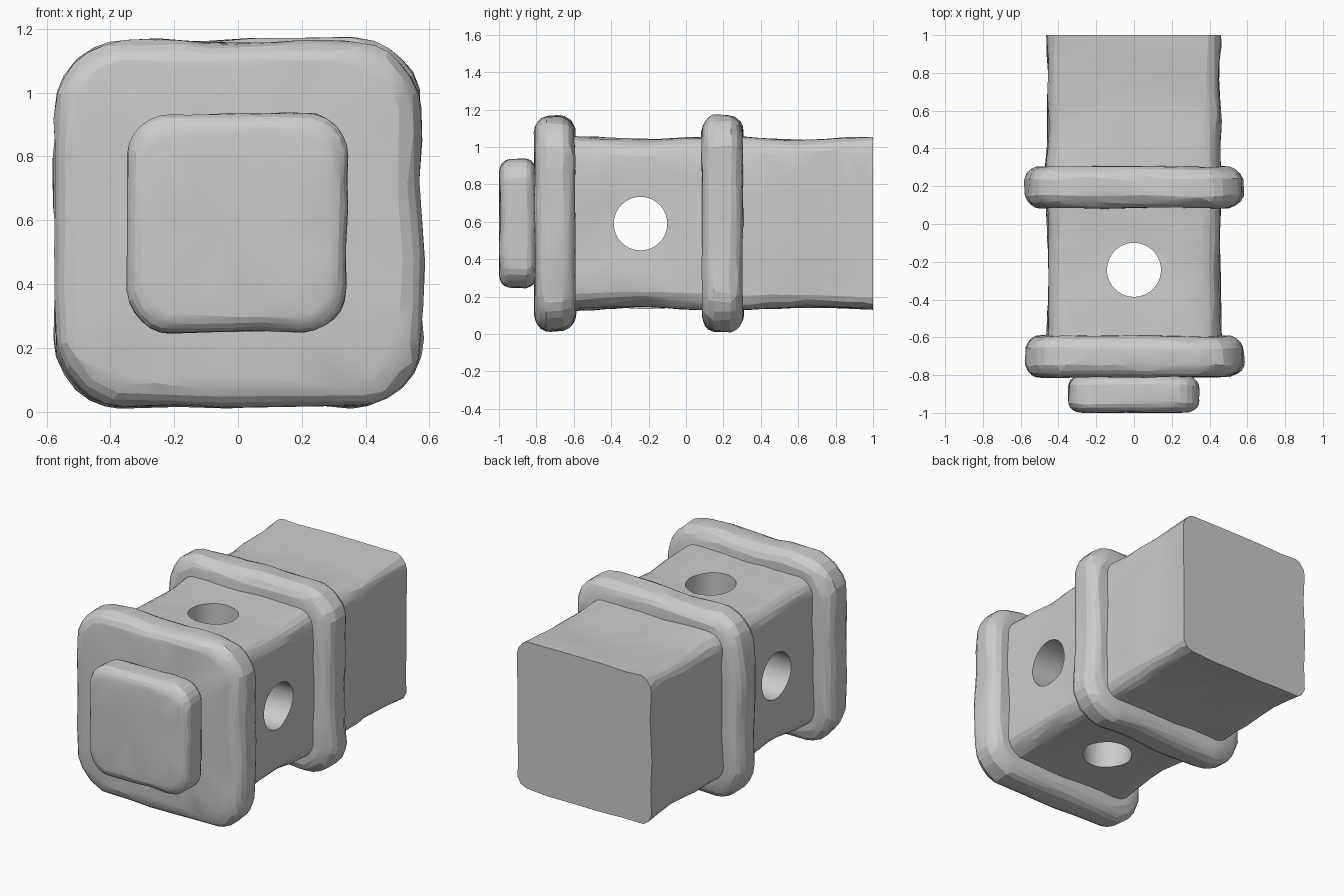
import bpy, bmesh, math
from mathutils import Vector, noise

if "Cube" in bpy.data.objects:
    bpy.data.objects.remove(bpy.data.objects["Cube"])

CZ = 0.59  # height of the central axis


def rounded_square(half, radius, y, side_segs=9, corner_segs=6):
    """Ring of points around the y axis: rounded square section."""
    pts = []
    flat = half - radius
    for k in range(4):
        a0 = k * math.pi / 2
        cx = flat * (1 if k in (0, 3) else -1)
        cz = flat * (1 if k in (0, 1) else -1)
        for i in range(corner_segs + 1):
            a = a0 + i / corner_segs * math.pi / 2
            pts.append(Vector((cx + radius * math.cos(a), y, cz + radius * math.sin(a))))
        # straight run towards the next corner
        start = pts[-1]
        step = Vector((-math.cos(a0), 0, -math.sin(a0)))
        for i in range(1, side_segs):
            pts.append(start + step * (2 * flat * i / side_segs))
    return pts


def loft(name, rings, wobble, seed, wobble_y=0.0):
    """Skin a list of (y, half width, corner radius) sections, slightly hand-worn."""
    bm = bmesh.new()
    loops = []
    for y, half, radius in rings:
        loop = []
        for p in rounded_square(half, radius, y):
            n = noise.noise_vector(p * 3.2 + Vector((seed, seed * 2, 0)))
            n += 0.5 * noise.noise_vector(p * 9 + Vector((0, seed, seed)))
            q = p + Vector((n.x * wobble, n.y * wobble_y, n.z * wobble))
            loop.append(bm.verts.new((q.x, max(-1, min(1, q.y)), max(0, q.z + CZ))))
        loops.append(loop)
    for a, b in zip(loops, loops[1:]):
        for i in range(len(a)):
            j = (i + 1) % len(a)
            bm.faces.new((a[i], a[j], b[j], b[i]))
    bm.faces.new(loops[0])
    bm.faces.new(loops[-1])
    bmesh.ops.recalc_face_normals(bm, faces=bm.faces)
    mesh = bpy.data.meshes.new(name)
    bm.to_mesh(mesh)
    bm.free()
    obj = bpy.data.objects.new(name, mesh)
    bpy.context.collection.objects.link(obj)
    # irregular chipped facets
    mod = obj.modifiers.new("facets", 'DECIMATE')
    mod.ratio = 0.3
    apply(obj, mod)
    return obj


def apply(obj, mod):
    bpy.context.view_layer.objects.active = obj
    bpy.ops.object.modifier_apply(modifier=mod.name)


def cushion(y0, y1, half, corner, r):
    """Sections of a square slab with rounded rims."""
    rings = [(y0, half * f, corner * f) for f in (0.15, 0.4, 0.65)]
    arc = [i / 5 * math.pi / 2 for i in range(6)]
    rings += [(y0 + r * (1 - math.cos(a)), half - r * (1 - math.sin(a)),
               corner - 0.5 * r * (1 - math.sin(a))) for a in arc]
    rings += [(y1 - r * (1 - math.sin(a)), half - r * (1 - math.cos(a)),
               corner - 0.5 * r * (1 - math.cos(a))) for a in arc]
    rings += [(y1, half * f, corner * f) for f in (0.65, 0.4, 0.15)]
    return rings


# square shaft, cut flat at the back, slightly waisted between the collars
shaft_rings = []
for i in range(29):
    y = -0.7 + 1.7 * i / 28
    waist = 0.006 * math.cos((y + 0.7) / 0.9 * 2 * math.pi)
    shaft_rings.append((y, 0.456 + waist, 0.11 - 0.03 * max(0, y)))
shaft = loft("shaft", shaft_rings, 0.014, 3.1)

# crossing round holes, side to side and top to bottom
for rot in ((0, math.pi / 2, 0), (0, 0, 0)):
    bpy.ops.mesh.primitive_cylinder_add(vertices=40, radius=0.143, depth=2,
                                        location=(0, -0.243, CZ), rotation=rot)
    cutter = bpy.context.object
    cutter.name = "hole_cutter"
    cutter.hide_render = True
    mod = shaft.modifiers.new("hole", 'BOOLEAN')
    mod.operation = 'DIFFERENCE'
    mod.solver = 'EXACT'
    mod.object = cutter
    apply(shaft, mod)
    bpy.data.objects.remove(cutter)

# two collars and the end button
loft("front_collar", cushion(-0.81, -0.59, 0.573, 0.21, 0.085), 0.017, 7.4, 0.008)
loft("middle_collar", cushion(0.085, 0.305, 0.573, 0.21, 0.085), 0.017, 1.7, 0.008)
loft("end_button", cushion(-0.997, -0.805, 0.343, 0.13, 0.06), 0.012, 5.2, 0.006)

# facets read softly, rims stay crisp
bpy.ops.object.select_all(action='SELECT')
bpy.ops.object.shade_smooth_by_angle(angle=math.radians(14))
